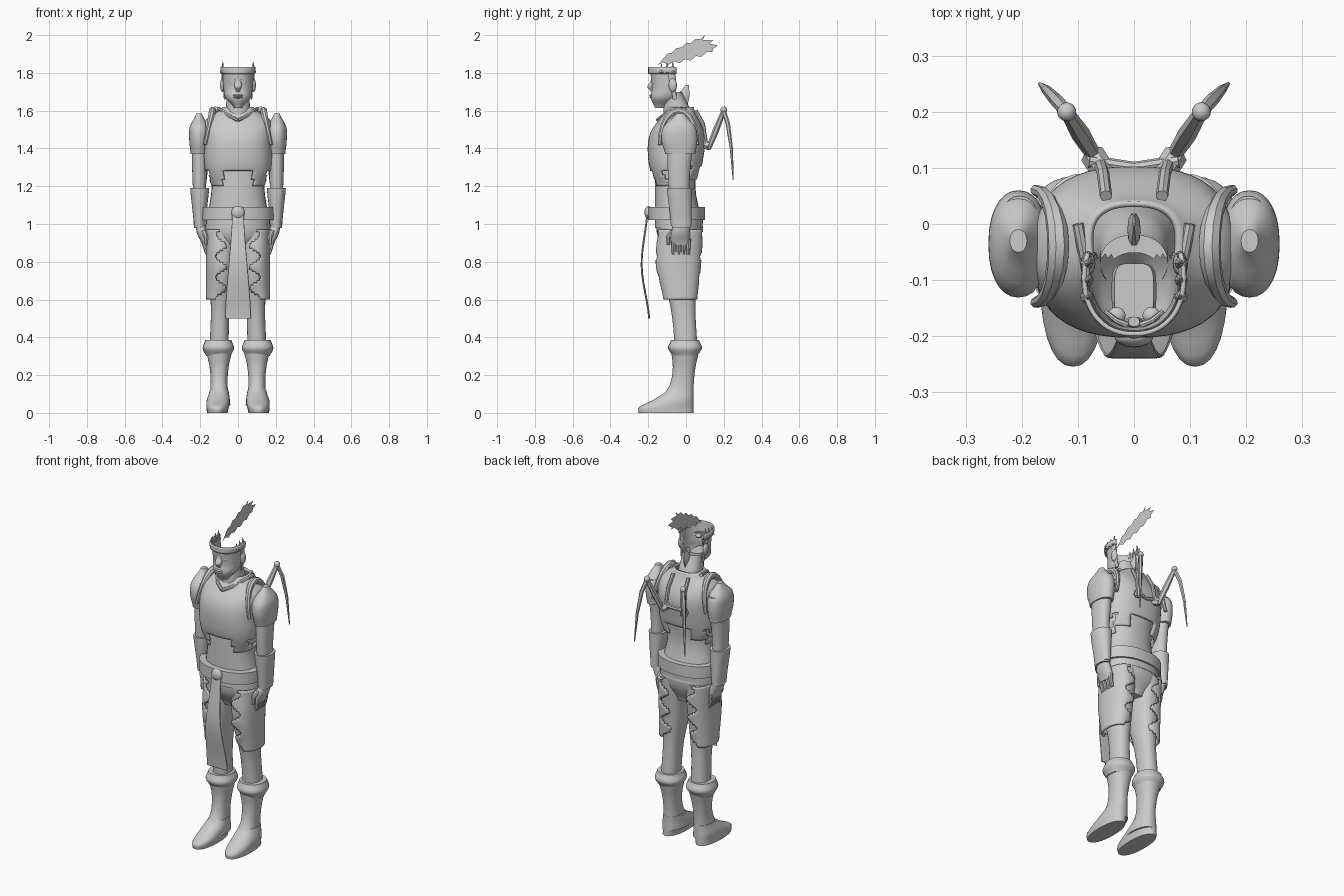
import bpy, bmesh, math

cube = bpy.data.objects.get("Cube")
if cube:
    bpy.data.objects.remove(cube, do_unlink=True)

grey = bpy.data.materials.new("plain_grey")
grey.use_nodes = True
grey.diffuse_color = (0.6, 0.6, 0.6, 1)
grey.node_tree.nodes["Principled BSDF"].inputs["Base Color"].default_value = grey.diffuse_color


def select(obj):
    bpy.ops.object.select_all(action='DESELECT')
    obj.select_set(True)
    bpy.context.view_layer.objects.active = obj


def finish(obj, mirror=False, smooth=True, thickness=0):
    """Give the part its material, wall thickness, mirror copy and shading."""
    obj.data.materials.append(grey)
    if thickness:
        wall = obj.modifiers.new("wall", 'SOLIDIFY')
        wall.thickness, wall.offset = thickness, -1
    if mirror:
        obj.modifiers.new("other_side", 'MIRROR')
    select(obj)
    if smooth:
        bpy.ops.object.shade_smooth_by_angle(angle=math.radians(40))
    return obj


def mesh_object(name, bm, **look):
    mesh = bpy.data.meshes.new(name)
    bm.to_mesh(mesh)
    bm.free()
    obj = bpy.data.objects.new(name, mesh)
    bpy.context.collection.objects.link(obj)
    return finish(obj, **look)


def sample(profile, t):
    """Read a smooth profile of evenly spaced values at t; a plain number is constant."""
    if not isinstance(profile, tuple):
        return profile
    last = len(profile) - 1
    i = min(int(t * last), last - 1)
    t = t * last - i
    a, b = profile[i], profile[i + 1]
    before, after = profile[max(i - 1, 0)], profile[min(i + 2, last)]
    bend = (b - before) * t * (1 - t) ** 2 - (after - a) * t * t * (1 - t)
    return a + (b - a) * t * t * (3 - 2 * t) + bend / 2


def loft(name, bottom, top, width, front, back, x=0, sides=28, layers=12,
         power=0.9, caps=True, keep=None, **look):
    """Skin rounded rings whose half width, front and back follow profiles up the part."""
    bm = bmesh.new()
    loops = []
    for layer in range(layers + 1):
        t = layer / layers
        half, middle = sample(width, t), sample(x, t)
        near, far = sample(front, t), sample(back, t)
        loop = []
        for i in range(sides):
            angle = math.tau * i / sides
            u, v = (math.copysign(abs(w) ** power, w) for w in (math.cos(angle), math.sin(angle)))
            loop.append(bm.verts.new((middle + u * half,
                                      (near + far + v * (far - near)) / 2,
                                      bottom + t * (top - bottom))))
        loops.append(loop)
    for low, high in zip(loops, loops[1:]):
        for i in range(sides):
            j = (i + 1) % sides
            bm.faces.new((low[i], low[j], high[j], high[i]))
    if caps:
        bm.faces.new(loops[0])
        bm.faces.new(loops[-1])
    bmesh.ops.recalc_face_normals(bm, faces=bm.faces)
    if keep:
        lost = [face for face in bm.faces if not keep(face.calc_center_median())]
        bmesh.ops.delete(bm, geom=lost, context='FACES')
    return mesh_object(name, bm, **look)


def tube(name, points, radius, sides=2, **look):
    """Rod through the points with a radius profile along it."""
    curve = bpy.data.curves.new(name, 'CURVE')
    curve.dimensions, curve.bevel_depth = '3D', 1
    curve.bevel_resolution, curve.use_fill_caps = sides, True
    line = curve.splines.new('POLY')
    line.points.add(len(points) - 1)
    for i, (point, place) in enumerate(zip(line.points, points)):
        point.co = (*place, 1)
        point.radius = sample(radius, i / (len(points) - 1))
    obj = bpy.data.objects.new(name, curve)
    bpy.context.collection.objects.link(obj)
    select(obj)
    bpy.ops.object.convert(target='MESH')
    return finish(bpy.context.object, **look)


def ball(name, centre, size, **look):
    bm = bmesh.new()
    bmesh.ops.create_uvsphere(bm, u_segments=16, v_segments=10, radius=1)
    bmesh.ops.scale(bm, vec=size, verts=bm.verts)
    bmesh.ops.translate(bm, vec=centre, verts=bm.verts)
    return mesh_object(name, bm, **look)


def chest_edge(c):
    """Cut-away lower edge with a hanging tab on each side."""
    return c.z > 1.28 - 0.08 * (0.08 < abs(c.x) < 0.15) + 0.03 * (c.y > 0)


def ragged(c):
    """Torn inner edge of the thigh armour."""
    return c.x > 0.09 + 0.03 * math.sin(c.z * 55)


def open_back(c):
    return c.y < -0.055


# Trunk
loft("abdomen", bottom=0.98, top=1.4, width=(.17, .14, .15), front=-.165, back=(.09, .05, .07))
loft("pelvis", bottom=0.84, top=1.03, width=(.06, .16, .17), front=(-.1, -.15, -.16),
     back=(.04, .08, .09))
loft("chest_plate", bottom=1.2, top=1.62, width=(.14, .17, .18, .18, .18, .17, .08),
     front=(-.17, -.2, -.19, -.1), back=(.06, .09, .1, .04), sides=48, layers=36,
     power=0.8, caps=False, keep=chest_edge, thickness=0.01)
arch = [math.pi * i / 10 for i in range(11)]
tube("shoulder_strap", [(.175 - .04 * math.sin(a), -.04 - .1 * math.cos(a),
                         1.42 + .18 * math.sin(a)) for a in arch],
     radius=(.01, .02, .01), mirror=True)
tube("collar_trim", [(.1, 0, 1.61), (.085, -.08, 1.6), (.045, -.125, 1.57), (0, -.15, 1.55)],
     radius=0.01, mirror=True)

# Belt, buckle and hanging cloth
loft("belt", bottom=1.02, top=1.09, width=.19, front=-.2, back=.1, layers=2)
ball("buckle", centre=(0, -.2, 1.06), size=(.035, .02, .035))
loft("front_cloth", bottom=0.5, top=1.06, width=(.07, .03), front=(-.2, -.24, -.21),
     back=(-.19, -.23, -.2), sides=16, power=0.5)

# Legs
loft("leg", bottom=0.34, top=0.97, x=(.1, .09, .085), width=(.05, .05, .07, .08),
     front=(-.06, -.08, -.13, -.14), back=(.06, .05, .06, .08), mirror=True)
loft("thigh_plate", bottom=0.6, top=0.97, x=(.11, .09, .09), width=(.06, .08, .08),
     front=(-.12, -.16, -.15), back=(.06, .08, .09), sides=64, layers=30, caps=False,
     keep=ragged, mirror=True, thickness=0.01)
loft("boot_shaft", bottom=0.04, top=0.34, x=.1, width=(.06, .045, .05, .07),
     front=(-.16, -.09, -.07, -.08), back=(.04, .04, .05, .07), mirror=True)
loft("boot_foot", bottom=0, top=0.12, x=(.11, .1), width=(.055, .062, .05),
     front=(-.25, -.25, -.19, -.14, -.1), back=.04, mirror=True)
loft("boot_cuff", bottom=0.3, top=0.385, x=.104, width=(.065, .083, .07),
     front=(-.07, -.095, -.08), back=(.06, .085, .07), mirror=True)

# Arms
loft("arm", bottom=0.98, top=1.52, x=.204, width=(.03, .034, .04, .04),
     front=(-.075, -.095, -.1), back=(.025, .02, .05), mirror=True)
loft("shoulder_pad", bottom=1.37, top=1.585, x=.206, width=(.045, .052, .05, .015),
     front=(-.11, -.13, -.12, -.05), back=(.05, .06, .05, -.01), mirror=True)
loft("bracer", bottom=0.99, top=1.19, x=.203, width=(.03, .04, .05), front=(-.08, -.1),
     back=.03, mirror=True)
loft("palm", bottom=0.89, top=1, x=(.17, .2), width=(.02, .03, .025), front=(-.08, -.08, -.065),
     back=.02, mirror=True)
for finger in range(4):
    y = -0.066 + finger * 0.026
    tube("finger", [(.178, y, .92), (.175, y, .88), (.165, y, .84)], radius=(.014, .009), mirror=True)
tube("thumb", [(.18, -.07, .96), (.17, -.095, .93), (.17, -.095, .89)], radius=(.015, .009),
     mirror=True)

# Open-backed head and neck
loft("neck", bottom=1.52, top=1.7, width=(.085, .065, .06), front=-.12, back=(.04, .02, -.02),
     caps=False, keep=lambda c: c.z < 1.66 or c.y > -0.1)
loft("face", bottom=1.615, top=1.82, width=(.02, .065, .077, .08, .082),
     front=(-.165, -.186, -.18, -.185, -.19), back=(-.08, 0, .01), sides=40, layers=20,
     keep=open_back, caps=False)
loft("nose", bottom=1.7, top=1.775, width=(.01, .02, .01), front=(-.185, -.205, -.19, -.183),
     back=-.165, sides=12)
ball("eye", centre=(.031, -.163, 1.75), size=(.016, .015, .011), mirror=True)
tube("brow", [(.012, -.18, 1.766), (.032, -.172, 1.77), (.052, -.155, 1.766)],
     radius=(.006, .004), mirror=True)
for lip in ("lower_lip", "upper_lip"):
    ball(lip, centre=(0, -.183, 1.671 + .01 * (lip == "upper_lip")), size=(.026, .011, .006))
ball("ear", centre=(.082, -.07, 1.735), size=(.013, .022, .036), mirror=True)
loft("mouth_lining", bottom=1.65, top=1.69, width=(.035, .04, .035), front=-.17, back=-.07, power=0.5)
loft("headband", bottom=1.795, top=1.83, width=(.09, .094, .092), front=-.2, back=.01, sides=48,
     layers=4, caps=False, keep=open_back, thickness=0.008)
for tuft in range(3):
    y = -0.07 - tuft * 0.03
    tube("hair_tuft", [(.084, y, 1.8), (.08, y, 1.86 - tuft * .007)], radius=(.012, .001), mirror=True)
loft("side_hair", bottom=1.66, top=1.82, x=(.07, .085), width=.005, front=(-.07, -.1),
     back=(-.05, -.06), mirror=True)

# Plume with notched edges, a thin sheet on the centre plane
steps = [i / 10 for i in range(11)]
upper = [(-.15 + .25 * t, 1.84 + .16 * t ** .6 - .012 * (i % 2)) for i, t in enumerate(steps)]
lower = [(-.15 + .29 * t, 1.84 + .07 * t * t + .015 * (i % 2)) for i, t in enumerate(steps)]
tips = [(.09, 1.975), (.145, 1.975), (.125, 1.955), (.17, 1.945), (.14, 1.925)]
plume = bmesh.new()
plume.faces.new([plume.verts.new((0, y, z)) for y, z in upper + tips + lower[:0:-1]])
mesh_object("plume", plume, smooth=False)
loft("nape_lock", bottom=1.63, top=1.735, width=(.004, .012, .002), front=(-.01, -.04, -.005),
     back=(.01, .02, .015), sides=10)

# Folding struts on the back
tube("strut_mount", [(.05, .085, 1.43), (.075, .125, 1.41)], radius=.022, sides=1, mirror=True)
tube("upper_strut", [(.07, .12, 1.4), (.095, .16, 1.5), (.12, .2, 1.6)], radius=(.013, .017, .012),
     sides=1, mirror=True)
ball("strut_joint", centre=(.12, .2, 1.605), size=(.017, .017, .017), mirror=True)
tube("lower_strut", [(.12, .2, 1.6), (.14, .222, 1.53), (.157, .24, 1.4), (.168, .25, 1.235)],
     radius=(.012, .011, .003), sides=1, mirror=True)
tube("back_bar", [(-.08, .112, 1.43), (0, .1, 1.42), (.08, .112, 1.43)], radius=.011)
tube("back_strap", [(.05, .05, 1.6), (.055, .09, 1.53), (.06, .105, 1.43)], radius=.011, mirror=True)
